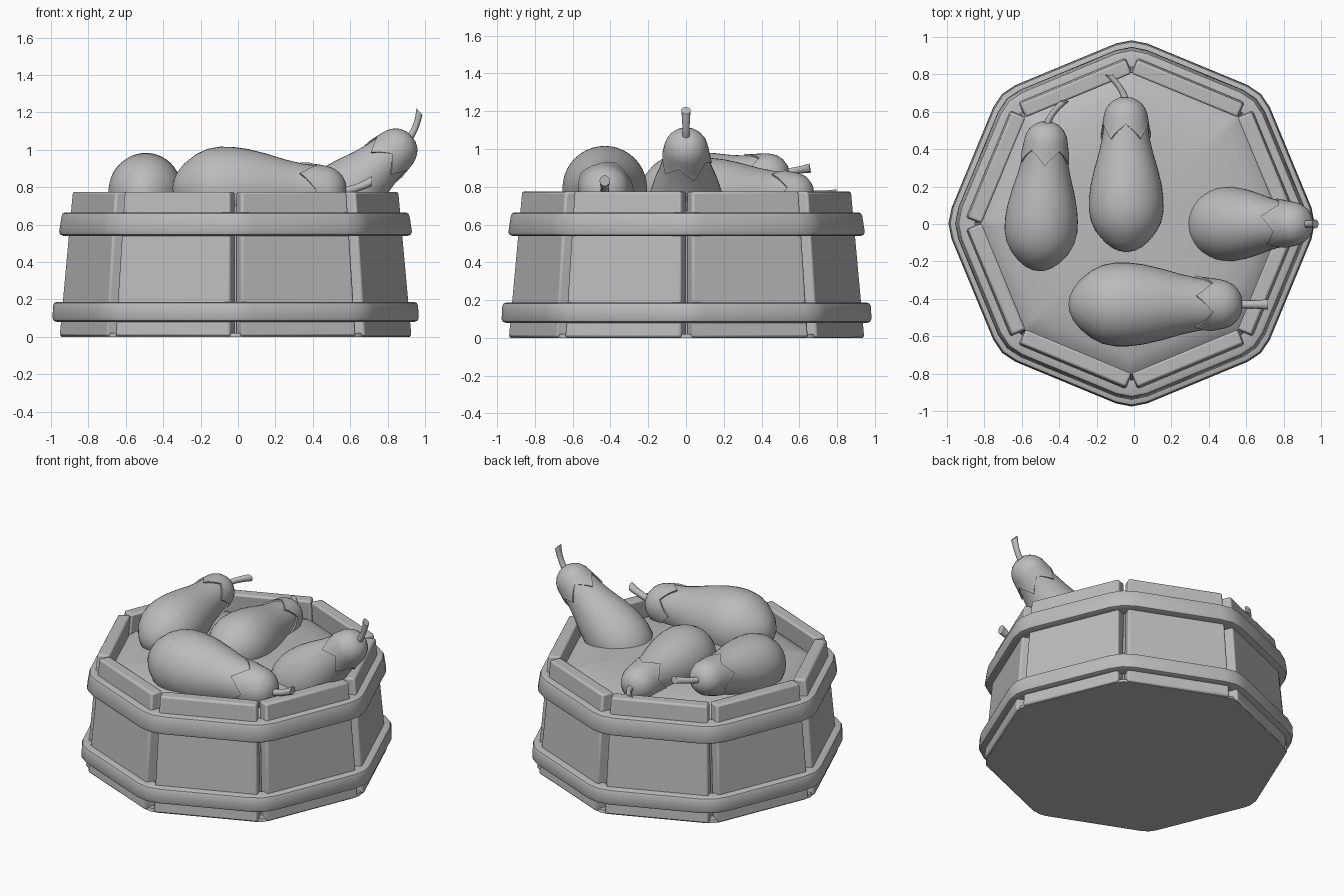
import bpy, bmesh, math
from mathutils import Vector, Matrix

if "Cube" in bpy.data.objects:
    bpy.data.objects.remove(bpy.data.objects["Cube"])

grey = bpy.data.materials.new("plain grey")
grey.use_nodes = True
grey.diffuse_color = (0.5, 0.5, 0.5, 1)
grey.node_tree.nodes["Principled BSDF"].inputs["Base Color"].default_value = (0.5, 0.5, 0.5, 1)

HALF = math.pi / 8
CENTRE = Matrix.Translation((-0.013, 0.003, 0))


def loft(name, rings, matrix=CENTRE, closed=False, bevel=0, angle=35):
    """Skin a list of equal-length point rings, capped or joined end to end."""
    bm = bmesh.new()
    loops = [[bm.verts.new(p) for p in ring] for ring in rings]
    n = len(loops[0])
    pairs = list(zip(loops, loops[1:]))
    if closed:
        pairs.append((loops[-1], loops[0]))
    else:
        bm.faces.new(loops[0])
        bm.faces.new(loops[-1])
    for a, b in pairs:
        for i in range(n):
            j = (i + 1) % n
            bm.faces.new((a[i], a[j], b[j], b[i]))
    bmesh.ops.recalc_face_normals(bm, faces=bm.faces)
    mesh = bpy.data.meshes.new(name)
    bm.to_mesh(mesh)
    bm.free()
    mesh.materials.append(grey)
    ob = bpy.data.objects.new(name, mesh)
    bpy.context.collection.objects.link(ob)
    ob.matrix_world = matrix
    if bevel:
        mod = ob.modifiers.new("soft edges", "BEVEL")
        mod.width, mod.segments = bevel, 2
    bpy.ops.object.select_all(action="DESELECT")
    ob.select_set(True)
    bpy.context.view_layer.objects.active = ob
    bpy.ops.object.shade_smooth_by_angle(angle=math.radians(angle))
    return ob


def octagon(apothem, z, cut=0.09):
    """Octagon ring with rounded corners pointing along the axes."""
    r = cut / math.tan(HALF)
    d = (apothem - r) / math.cos(HALF)
    ring = []
    for k in range(8):
        a = k * 2 * HALF
        for t in (a - HALF, a, a + HALF):
            ring.append((d * math.cos(a) + r * math.cos(t),
                         d * math.sin(a) + r * math.sin(t), z))
    return ring


# Eight leaning square-ended boards that touch along their inner edges
def board_ring(outer, z, thick=0.08):
    w = (outer - thick) * math.tan(HALF) - 0.001
    return [(outer, -w, z), (outer, w, z), (outer - thick, w, z), (outer - thick, -w, z)]


for k in range(8):
    turn = CENTRE @ Matrix.Rotation((2 * k + 1) * HALF, 4, "Z")
    loft("tub_board_%d" % (k + 1), [board_ring(0.885, 0.003), board_ring(0.82, 0.775)],
         turn, bevel=0.012)


# Two hoops around the tub
def hoop(name, low, high, z0, z1, inner):
    s = 0.02
    profile = [(inner, z0), (low - s, z0), (low - s * 0.3, z0 + s * 0.3), (low, z0 + s),
               (high, z1 - s), (high - s * 0.3, z1 - s * 0.3), (high - s, z1), (inner, z1)]
    loft(name, [octagon(a, z) for a, z in profile], closed=True)


hoop("lower_hoop", 0.921, 0.918, 0.08, 0.187, 0.84)
hoop("upper_hoop", 0.888, 0.876, 0.54, 0.665, 0.79)

# Floor plate and the softly domed filling
loft("tub_floor", [octagon(0.872, 0, 0.05), octagon(0.868, 0.02, 0.05)])
fill = [(0.80, 0.02), (0.75, 0.64), (0.72, 0.665), (0.66, 0.69), (0.56, 0.71), (0.4, 0.725), (0.15, 0.73)]
loft("filling", [octagon(a, z, 0.02) for a, z in fill])

# Fruit outline: distance along the body and radius
BODY = [(0, 0.004), (0.007, 0.045), (0.025, 0.085), (0.06, 0.13), (0.12, 0.18), (0.18, 0.21),
        (0.25, 0.224), (0.32, 0.224), (0.4, 0.214), (0.5, 0.191), (0.6, 0.162), (0.7, 0.14),
        (0.78, 0.13), (0.84, 0.119), (0.88, 0.099), (0.91, 0.068), (0.925, 0.03)]
SIDES = 40


def radius_at(u):
    for (u0, r0), (u1, r1) in zip(BODY, BODY[1:]):
        if u <= u1:
            return r0 + (r1 - r0) * (u - u0) / (u1 - u0)
    return BODY[-1][1]


def circle(u, r, lift=0, sides=SIDES):
    return [(u, r * math.cos(2 * math.pi * i / sides),
             lift + r * math.sin(2 * math.pi * i / sides)) for i in range(sides)]


def calyx_ring(t, gap):
    """Ring on the fruit skin whose lower edge runs into five points."""
    ring = []
    for i in range(SIDES):
        a = 2 * math.pi * i / SIDES
        phase = (5 * i / SIDES) % 1
        start = 0.68 + 0.09 * (1 - abs(2 * phase - 1)) ** 0.8
        u = start + (0.928 - start) * t
        r = radius_at(u) + gap
        ring.append((u, r * math.cos(a), r * math.sin(a)))
    return ring


def aubergine(name, base, tip, bend_dir, bend, scale):
    base, tip = Vector(base), Vector(tip)
    x = (tip - base).normalized()
    y = Vector(bend_dir).cross(x).normalized()
    z = x.cross(y)
    matrix = (Matrix.Translation(base) @ Matrix((x, y, z)).transposed().to_4x4()
              @ Matrix.Scale(scale, 4))
    loft(name + "_body", [circle(u, r) for u, r in BODY], matrix, angle=60)
    rings = [calyx_ring(0, -0.01), calyx_ring(0, 0.011)]
    rings += [calyx_ring(t / 10, 0.009) for t in range(1, 11)]
    loft(name + "_calyx", rings, matrix, angle=50)
    stem = []
    for i in range(8):
        t = i / 7
        stem.append(circle(0.9 + 0.165 * t, 0.024 - 0.004 * math.sin(math.pi * t) + 0.004 * t,
                           bend * t ** 1.7, 14))
    loft(name + "_stem", stem, matrix, angle=50)


aubergine("front_aubergine", (-0.35, -0.43, 0.797), (0.57, -0.43, 0.78), (0, 0, 1), 0.055, 1.0)
aubergine("right_aubergine", (-0.51, -0.25, 0.74), (-0.465, 0.55, 0.88), (1, 0, 0), 0.1, 0.87)
aubergine("middle_aubergine", (-0.04, -0.15, 0.75), (-0.045, 0.67, 0.76), (-1, 0, 0), 0.1, 0.89)
aubergine("leaning_aubergine", (0.315, 0, 0.53), (0.925, 0, 1.07), (0, 0, 1), 0.08, 0.88)
